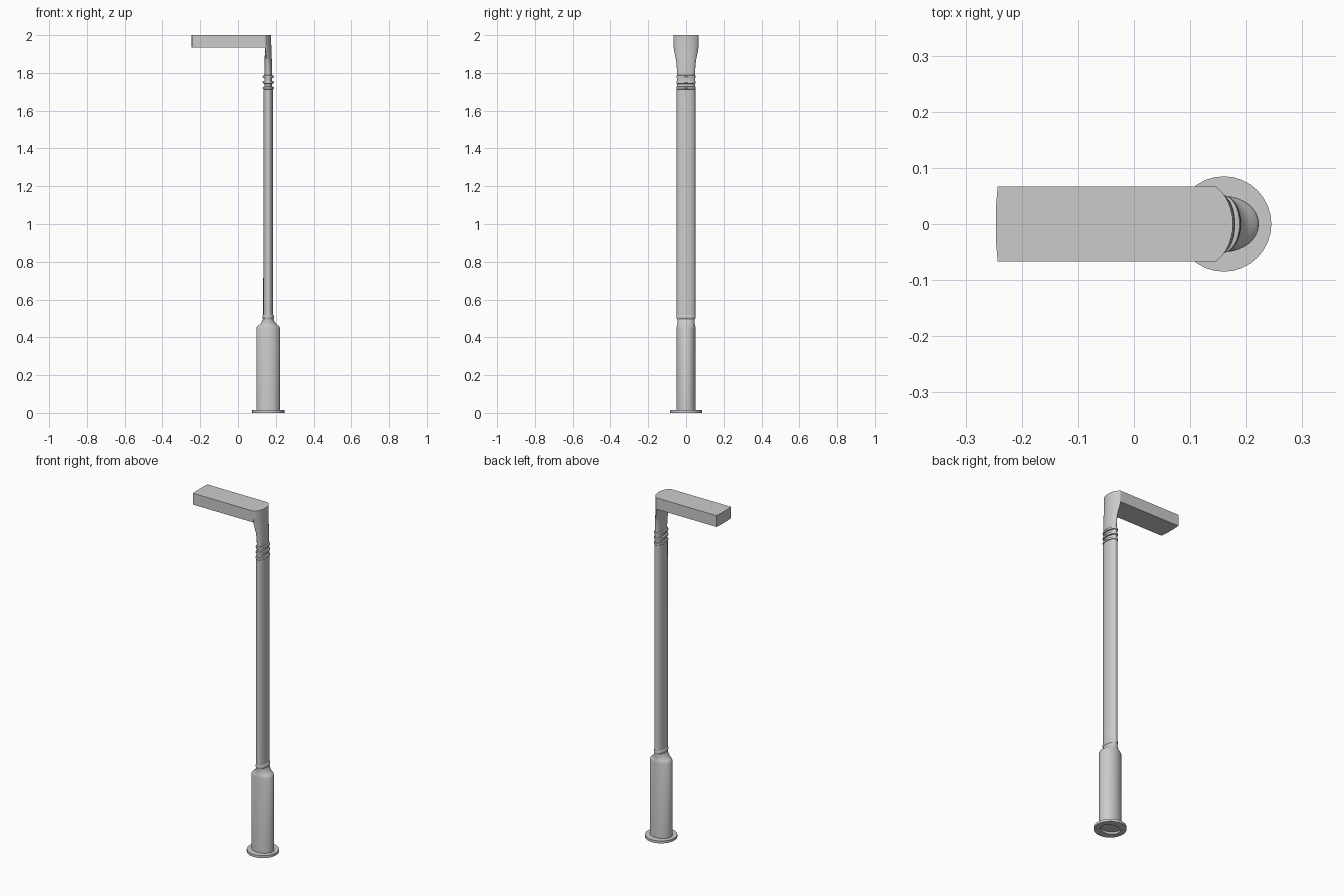
import bpy, bmesh, math

if "Cube" in bpy.data.objects:
    bpy.data.objects.remove(bpy.data.objects["Cube"])

CX = 0.16   # pole axis
N = 32


def ellipse(z, rx, ry):
    return [(CX + rx * math.cos(2 * math.pi * i / N),
             ry * math.sin(2 * math.pi * i / N), z) for i in range(N)]


def neck_ring(z, f):
    # blends the oval pole section into a flat-backed, pointed front section
    ring = []
    for i, (x, y, _) in enumerate(ellipse(z, 0.02, 0.048)):
        c = math.cos(2 * math.pi * i / N)
        s = math.sin(2 * math.pi * i / N)
        tx = 0.143 + 0.033 * max(c, 0) ** 1.4
        ring.append((x + (tx - x) * f, y + (0.067 * s - y) * f, z))
    return ring


def make(name, verts, faces, angle=35):
    bm = bmesh.new()
    vs = [bm.verts.new(v) for v in verts]
    for f in faces:
        bm.faces.new([vs[i] for i in f])
    bmesh.ops.recalc_face_normals(bm, faces=bm.faces)
    me = bpy.data.meshes.new(name)
    bm.to_mesh(me)
    bm.free()
    ob = bpy.data.objects.new(name, me)
    bpy.context.collection.objects.link(ob)
    bpy.ops.object.select_all(action='DESELECT')
    ob.select_set(True)
    bpy.context.view_layer.objects.active = ob
    bpy.ops.object.shade_smooth_by_angle(angle=math.radians(angle))
    return ob


def loft(name, rings, cap_bottom=True, cap_top=True, closed=False):
    verts = [p for r in rings for p in r]
    k = len(rings)
    faces = []
    for j in range(k if closed else k - 1):
        a, b = j * N, ((j + 1) % k) * N
        for i in range(N):
            n = (i + 1) % N
            faces.append((a + i, a + n, b + n, b + i))
    if not closed:
        if cap_bottom:
            faces.append(tuple(range(N))[::-1])
        if cap_top:
            faces.append(tuple((k - 1) * N + i for i in range(N)))
    return make(name, verts, faces)


# ground flange, an open plate around the base
loft("base_flange", [ellipse(0, 0.055, 0.044), ellipse(0, 0.085, 0.085),
                     ellipse(0.014, 0.085, 0.085), ellipse(0.014, 0.055, 0.044)],
     closed=True)

# wide oval base with curved shoulder
loft("base_housing", [ellipse(z, rx, ry) for z, rx, ry in [
    (0.012, 0.063, 0.05), (0.45, 0.063, 0.05), (0.458, 0.058, 0.049),
    (0.465, 0.048, 0.047), (0.475, 0.039, 0.046), (0.485, 0.033, 0.046),
    (0.50, 0.027, 0.046)]])

# lower collar bead
loft("lower_collar", [ellipse(z, rx, ry) for z, rx, ry in [
    (0.495, 0.026, 0.046), (0.501, 0.030, 0.049), (0.508, 0.031, 0.050),
    (0.515, 0.030, 0.049), (0.521, 0.025, 0.047)]])

# slender oval shaft
loft("pole_shaft", [ellipse(0.50, 0.0265, 0.049), ellipse(1.712, 0.0255, 0.049)])

# three ribs below the neck, on a thinner core
loft("rib_core", [ellipse(1.70, 0.02, 0.047), ellipse(1.81, 0.02, 0.047)])
for i in range(3):
    z = 1.72 + 0.03 * i
    loft(f"neck_rib_{i + 1}", [ellipse(z + dz, rx, ry) for dz, rx, ry in [
        (-0.008, 0.021, 0.047), (-0.006, 0.028, 0.050), (0, 0.030, 0.051),
        (0.006, 0.028, 0.050), (0.008, 0.021, 0.047)]])

# neck flaring up into the lamp head
loft("flared_neck", [neck_ring(z, f) for z, f in [
    (1.80, 0.0), (1.84, 0.08), (1.87, 0.3), (1.90, 0.62),
    (1.93, 0.9), (1.95, 1.0), (2.0, 1.0)]])

# lamp head: long box with a slightly bowed far end
outline = [(0.147, -0.067), (0.147, 0.067), (-0.243, 0.067),
           (-0.246, 0.03), (-0.246, -0.03), (-0.243, -0.067)]
n = len(outline)
make("lamp_head",
     [(x, y, z) for z in (1.934, 2.0) for x, y in outline],
     [tuple(range(n))[::-1], tuple(range(n, 2 * n))] +
     [(i, (i + 1) % n, n + (i + 1) % n, n + i) for i in range(n)], 20)
